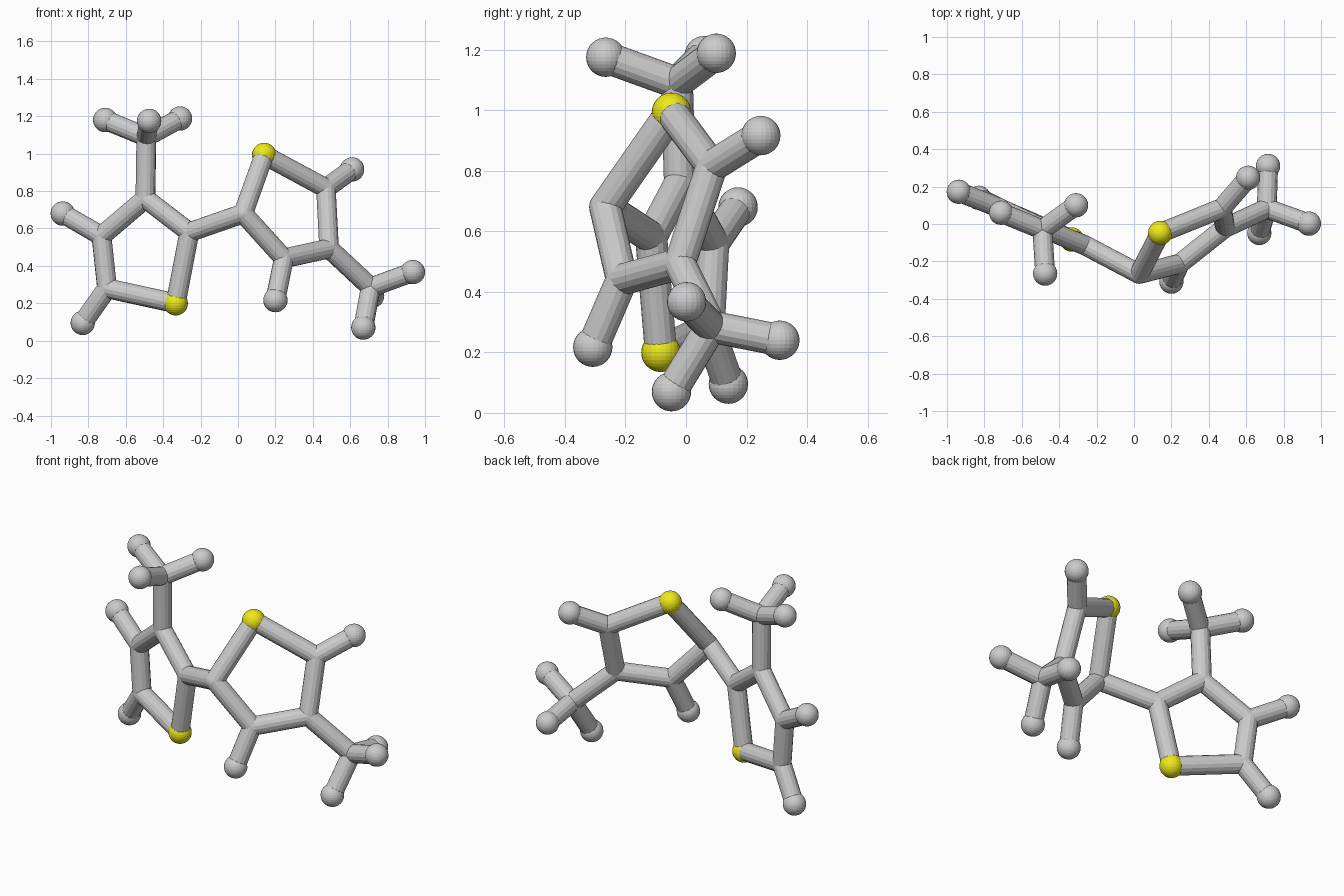
import bpy
from mathutils import Vector

if "Cube" in bpy.data.objects:
    bpy.data.objects.remove(bpy.data.objects["Cube"])

BOND_R, BALL_R = 0.053, 0.065

yellow = bpy.data.materials.new("yellow")
yellow.diffuse_color = (0.85, 0.82, 0.01, 1)
yellow.use_nodes = True
yellow.node_tree.nodes["Principled BSDF"].inputs["Base Color"].default_value = yellow.diffuse_color

# Joint positions: left ring (a) with its branches, right ring (b) with its branches
P = {
    "a_link": (-.26, -.115, .58), "a_yellow": (-.333, -.083, .20), "a_low": (-.70, .075, .28),
    "a_side": (-.73, .09, .56), "a_top": (-.495, -.02, .76), "a_branch": (-.49, -.03, 1.09),
    "a_low_end": (-.83, .14, .095), "a_side_end": (-.937, .172, .68),
    "a_tip1": (-.71, .06, 1.18), "a_tip2": (-.31, .10, 1.188), "a_tip3": (-.475, -.265, 1.175),
    "b_link": (.028, -.267, .68), "b_yellow": (.14, -.048, .993), "b_side": (.47, .085, .815),
    "b_low": (.487, -.02, .493), "b_front": (.245, -.212, .44), "b_branch": (.71, .083, .285),
    "b_side_end": (.61, .247, .916), "b_front_end": (.20, -.308, .217),
    "b_tip1": (.935, .002, .367), "b_tip2": (.67, -.048, .07), "b_tip3": (.717, .31, .24),
}

BONDS = [("a_link", "b_link")]
for ring in (["a_link", "a_yellow", "a_low", "a_side", "a_top"],
             ["b_link", "b_yellow", "b_side", "b_low", "b_front"]):
    BONDS += list(zip(ring, ring[1:] + ring[:1]))
BONDS += [(n[:-4], n) for n in P if n.endswith("_end")]
BONDS += [("a_top", "a_branch"), ("b_low", "b_branch")]
BONDS += [(n[0] + "_branch", n) for n in P if "_tip" in n]


def ball(name, pos, r):
    bpy.ops.mesh.primitive_uv_sphere_add(segments=24, ring_count=16, radius=r, location=pos)
    ob = bpy.context.object
    ob.name = name
    return ob


def rod(name, p, q):
    p, q = Vector(p), Vector(q)
    bpy.ops.mesh.primitive_cylinder_add(vertices=16, radius=BOND_R, depth=(q - p).length,
                                        end_fill_type='NOTHING', location=(p + q) / 2)
    ob = bpy.context.object
    ob.rotation_euler = (q - p).to_track_quat('Z', 'Y').to_euler()
    ob.name = name


# Balls: large at the free ends and yellow corners, rod-sized at plain joints
for n, pos in P.items():
    if "yellow" in n:
        ball("yellow_ball_" + n[0], pos, BALL_R).data.materials.append(yellow)
    elif "_end" in n or "_tip" in n:
        ball("end_ball_" + n, pos, BALL_R)
    else:
        ball("joint_" + n, pos, BOND_R)

# Connecting rods
for a, b in BONDS:
    rod("rod_" + a + "_to_" + b, P[a], P[b])
